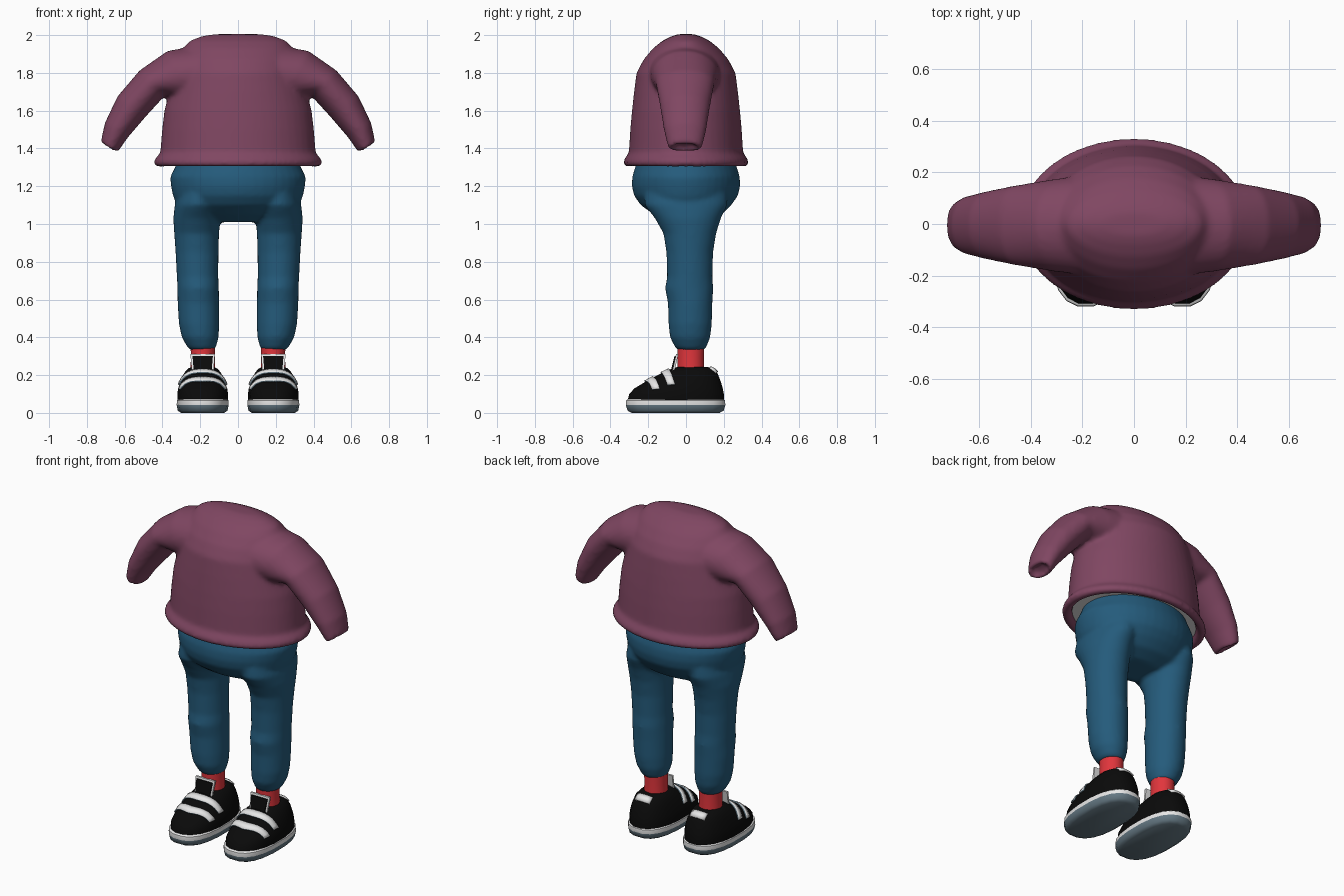
import bpy, bmesh, math
from mathutils import Vector
from mathutils.bvhtree import BVHTree

if "Cube" in bpy.data.objects:
    bpy.data.objects.remove(bpy.data.objects["Cube"])


def material(name, rgb):
    m = bpy.data.materials.new(name)
    m.diffuse_color = (*rgb, 1)
    m.use_nodes = True
    m.node_tree.nodes["Principled BSDF"].inputs["Base Color"].default_value = m.diffuse_color
    return m


PLUM = material("plum knit", (0.215, 0.062, 0.122))
BLUE = material("denim blue", (0.018, 0.105, 0.2))
RED = material("sock red", (0.75, 0.036, 0.045))
BLACK = material("shoe black", (0.003, 0.003, 0.003))
WHITE = material("white", (0.8, 0.8, 0.8))
GREY = material("sole grey", (0.13, 0.19, 0.23))


def finish(name, bm, mats, mirror=False, angle=45):
    bmesh.ops.recalc_face_normals(bm, faces=bm.faces)
    me = bpy.data.meshes.new(name)
    bm.to_mesh(me)
    bm.free()
    ob = bpy.data.objects.new(name, me)
    bpy.context.collection.objects.link(ob)
    for m in mats:
        me.materials.append(m)
    bpy.ops.object.select_all(action='DESELECT')
    ob.select_set(True)
    bpy.context.view_layer.objects.active = ob
    bpy.ops.object.shade_smooth_by_angle(angle=math.radians(angle))
    if mirror:
        ob.modifiers.new("Mirror", 'MIRROR').use_mirror_merge = False
    return ob


def loft(bm, rings, n=32, power=1.0):
    """Skin rings of (x, y, z, half width, half depth, tilt about y in degrees)."""
    loops = []
    for x, y, z, rx, ry, *tilt in rings:
        t = math.radians(tilt[0] if tilt else 0)
        loop = []
        for i in range(n):
            a = 2 * math.pi * (i + 0.5) / n
            c, s = math.cos(a), math.sin(a)
            u = rx * math.copysign(abs(c) ** power, c)
            v = ry * math.copysign(abs(s) ** power, s)
            loop.append(bm.verts.new((x + u * math.cos(t), y + v, z + u * math.sin(t))))
        loops.append(loop)
    for p, q in zip(loops, loops[1:]):
        for i in range(n):
            j = (i + 1) % n
            bm.faces.new((p[i], p[j], q[j], q[i]))
    bm.faces.new(loops[0])
    bm.faces.new(loops[-1])


def fuse(ob, voxel, smooth):
    """Blend overlapping volumes into one soft cloth surface."""
    r = ob.modifiers.new("Fuse", 'REMESH')
    r.mode = 'VOXEL'
    r.voxel_size = voxel
    r.use_smooth_shade = True
    s = ob.modifiers.new("Soften", 'SMOOTH')
    s.factor = 0.5
    s.iterations = smooth


# Sweater: torso with hollow rolled hem, plus both sleeves
bm = bmesh.new()
loft(bm, [(0, 0, z, rx, ry) for z, rx, ry in (
    (1.375, 0.37, 0.265), (1.31, 0.395, 0.29), (1.30, 0.425, 0.315), (1.32, 0.447, 0.333),
    (1.345, 0.44, 0.326), (1.375, 0.412, 0.303), (1.5, 0.402, 0.295), (1.6, 0.39, 0.286),
    (1.7, 0.365, 0.275), (1.8, 0.34, 0.262), (1.87, 0.32, 0.225), (1.93, 0.29, 0.175),
    (1.97, 0.255, 0.125), (1.995, 0.19, 0.075), (2.005, 0.12, 0.04))], 48)
for s in (1, -1):
    sleeve = [(0.12, 1.80, 0.16, 0.20, 90), (0.30, 1.78, 0.155, 0.18, 62),
              (0.455, 1.745, 0.095, 0.155, 46), (0.565, 1.62, 0.092, 0.132, 37),
              (0.645, 1.495, 0.072, 0.112, 33), (0.683, 1.405, 0.052, 0.09, 32),
              (0.682, 1.40, 0.036, 0.07, 32), (0.673, 1.425, 0.03, 0.06, 32)]
    loft(bm, [(s * x, -0.005, z, a, b, s * t) for x, z, a, b, t in sleeve], 28)
fuse(finish("sweater", bm, [PLUM]), 0.013, 6)

# Undershirt edge inside the hem
bm = bmesh.new()
loft(bm, [(0, 0, 1.335, 0.385, 0.283), (0, 0, 1.372, 0.38, 0.275)], 48)
finish("undershirt", bm, [WHITE])

# Trousers: hips and two legs
bm = bmesh.new()
loft(bm, [(0, y, z, rx, ry) for y, z, rx, ry in (
    (0.01, 1.01, 0.19, 0.10), (0.01, 1.05, 0.285, 0.18), (0, 1.10, 0.325, 0.24),
    (0, 1.15, 0.345, 0.275), (0, 1.20, 0.355, 0.287), (0, 1.25, 0.36, 0.285),
    (0, 1.30, 0.333, 0.27), (0, 1.35, 0.315, 0.25))], 40)
for s in (1, -1):
    legs = [(0.19, 0.025, 0.335, 0.065, 0.072), (0.192, 0.025, 0.345, 0.075, 0.082),
            (0.20, 0.022, 0.40, 0.098, 0.107), (0.206, 0.022, 0.47, 0.107, 0.115),
            (0.21, 0.022, 0.58, 0.110, 0.118), (0.211, 0.017, 0.66, 0.110, 0.128),
            (0.214, 0.02, 0.72, 0.110, 0.120), (0.217, 0.02, 0.85, 0.114, 0.124),
            (0.219, 0.02, 0.95, 0.119, 0.140), (0.218, 0.01, 1.03, 0.125, 0.175),
            (0.21, 0.0, 1.10, 0.125, 0.22), (0.2, 0, 1.16, 0.12, 0.22)]
    loft(bm, [(s * x, y, z, a, b) for x, y, z, a, b in legs], 28)
fuse(finish("trousers", bm, [BLUE]), 0.012, 7)

# Socks
bm = bmesh.new()
loft(bm, [(0.186, 0.025, 0.2, 0.068, 0.072), (0.186, 0.025, 0.29, 0.064, 0.07),
          (0.186, 0.025, 0.37, 0.066, 0.073)], 20)
finish("socks", bm, [RED], True)

# Shoe soles: grey underside with a white band on top
CX = 0.187
bm = bmesh.new()
loft(bm, [(CX, -0.055, z, rx, ry) for z, rx, ry in (
    (0.0, 0.115, 0.235), (0.012, 0.133, 0.257), (0.042, 0.139, 0.266),
    (0.066, 0.138, 0.264), (0.074, 0.128, 0.254))], 20, 0.8)
for f in bm.faces:
    f.material_index = 1 if f.calc_center_median().z > 0.04 else 0
finish("shoe_soles", bm, [GREY, WHITE], True)

# Shoe uppers
bm = bmesh.new()
loft(bm, [(CX, (a + b) / 2, z, rx, (b - a) / 2) for z, a, b, rx in (
    (0.065, -0.312, 0.205, 0.134), (0.10, -0.303, 0.203, 0.136), (0.13, -0.275, 0.197, 0.131),
    (0.16, -0.225, 0.188, 0.122), (0.19, -0.172, 0.177, 0.110), (0.215, -0.12, 0.165, 0.096),
    (0.235, -0.075, 0.145, 0.078), (0.243, -0.045, 0.115, 0.06))], 20, 0.85)
bmesh.ops.recalc_face_normals(bm, faces=bm.faces)
surface = BVHTree.FromBMesh(bm)
finish("shoe_uppers", bm, [BLACK], True)


def patch(name, ray, nu, nv, mats):
    """Thin plate projected onto the shoe; ray(u, v) gives origin and direction."""
    bm = bmesh.new()
    grid = []
    for i in range(nu + 1):
        row = []
        for j in range(nv + 1):
            o, d = ray(i / nu, j / nv)
            hit = surface.ray_cast(Vector(o), Vector(d).normalized())[0]
            row.append(bm.verts.new(hit + Vector(d).normalized() * 0.004))
        grid.append(row)
    for i in range(nu):
        for j in range(nv):
            bm.faces.new((grid[i][j], grid[i + 1][j], grid[i + 1][j + 1], grid[i][j + 1]))
    ob = finish(name, bm, mats, True)
    sol = ob.modifiers.new("Thickness", 'SOLIDIFY')
    sol.thickness = 0.009
    sol.offset = 0
    sol.material_offset_rim = len(mats) - 1


def strap_ray(y, reach):
    def ray(u, v):
        a = math.radians(reach) * (2 * u - 1)
        back = 0.045 * abs(math.sin(a)) ** 2
        return (CX, y + back + 0.042 * (v - 0.5), 0.075), (math.sin(a), 0, math.cos(a))
    return ray


# Two straps over the instep and a heel tab
patch("front_straps", strap_ray(-0.198, 68), 16, 2, [WHITE, GREY])
patch("rear_straps", strap_ray(-0.112, 60), 16, 2, [WHITE, GREY])
patch("heel_tabs", lambda u, v: ((CX + 0.1 * (u - 0.5), 0.06, 0.14),
                                 (0, math.cos(0.62 + 0.36 * v), math.sin(0.62 + 0.36 * v))),
      4, 2, [WHITE])


def tongue(name, grow, y, mat):
    # Leaning slab, slightly wider at the top
    bm = bmesh.new()
    bmesh.ops.create_cube(bm, size=1)
    for v in bm.verts:
        top = v.co.z > 0
        half = (0.054 if top else 0.046) + grow
        v.co = Vector((CX + math.copysign(half, v.co.x),
                       y + 0.012 * v.co.y + (0.012 if top else -0.012),
                       0.302 + grow if top else 0.205))
    finish(name, bm, [mat], True)


# Tongue with white trim behind it
tongue("tongue_trim", 0.011, -0.058, WHITE)
tongue("tongue", 0.0, -0.067, BLACK)
